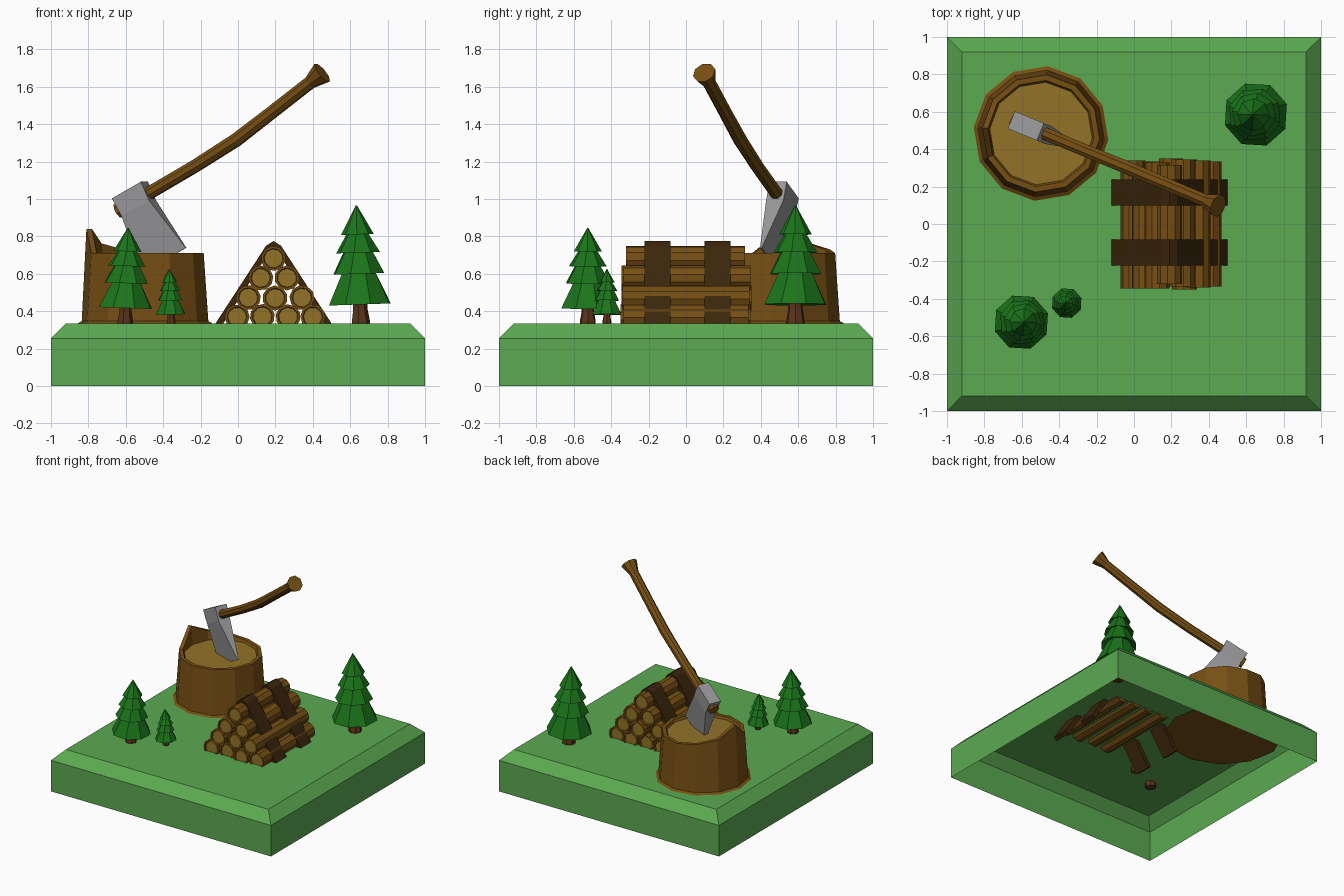
import bpy, bmesh, math
from mathutils import Vector, Matrix

if "Cube" in bpy.data.objects:
    bpy.data.objects.remove(bpy.data.objects["Cube"])

def material(name, r, g, b):
    m = bpy.data.materials.new(name)
    m.diffuse_color = [(c / 255) ** 2.2 for c in (r, g, b)] + [1]
    m.use_nodes = True
    m.node_tree.nodes["Principled BSDF"].inputs["Base Color"].default_value = m.diffuse_color
    return m

GRASS = material("grass", 92, 168, 82)
BARK = material("bark", 118, 80, 26)
WOOD = material("cut_wood", 146, 114, 44)
STRAP = material("dark_strap", 62, 42, 20)
TRUNK = material("tree_trunk", 92, 54, 30)
LEAF = material("pine_green", 32, 116, 32)
STEEL = material("steel", 150, 150, 152)

def loft(name, rings, mats, cap_start=True, cap_end=True, end_mat=0, start_mat=0):
    """Join equal rings of points with quads; optionally cap both ends."""
    bm = bmesh.new()
    vs = [[bm.verts.new(p) for p in ring] for ring in rings]
    n = len(vs[0])
    for a, b in zip(vs, vs[1:]):
        for i in range(n):
            j = (i + 1) % n
            bm.faces.new((a[i], a[j], b[j], b[i]))
    if cap_start:
        bm.faces.new(vs[0][::-1]).material_index = start_mat
    if cap_end:
        bm.faces.new(vs[-1]).material_index = end_mat
    bmesh.ops.remove_doubles(bm, verts=bm.verts, dist=1e-5)
    bmesh.ops.recalc_face_normals(bm, faces=bm.faces)
    me = bpy.data.meshes.new(name)
    bm.to_mesh(me)
    bm.free()
    for m in mats:
        me.materials.append(m)
    ob = bpy.data.objects.new(name, me)
    bpy.context.collection.objects.link(ob)
    return ob

def circle(center, r, n, u=(1, 0, 0), v=(0, 1, 0), phase=0.0):
    c, u, v = Vector(center), Vector(u), Vector(v)
    angles = [math.radians(phase) + 2 * math.pi * i / n for i in range(n)]
    return [c + r * (math.cos(a) * u + math.sin(a) * v) for a in angles]

# grass base, open underneath
square = [(-1, -1), (1, -1), (1, 1), (-1, 1)]
loft("grass_base", [[(x * s, y * s, z) for x, y in square]
                    for s, z in ((1, 0), (1, .255), (.92, .335))], [GRASS], cap_start=False)

# chopping stump with flared root, raised bark rim and a splinter
stump = [circle((-.497, .484, z), r, 12, phase=-5.5) for r, z in
         ((.46, .28), (.34, .347), (.315, .71), (.285, .71), (.275, .69))]
for ring in stump[2:4]:
    for i, h in ((4, .73), (5, .762), (6, .84)):
        ring[i].z = h
loft("stump", stump, [BARK, WOOD], end_mat=1)

# axe frame: P along the handle, T across the blade, Q up from the handle
yaw, tilt = math.radians(-22.5), math.radians(28)
P = Vector((math.cos(yaw) * math.cos(tilt), math.sin(yaw) * math.cos(tilt), math.sin(tilt)))
T = Vector((-math.sin(yaw), math.cos(yaw), 0))
Q = P.cross(T)
head_center = Vector((-.55, .513, .99))
loft("axe_head", [[head_center + Q * q + P * p * sp + T * t * st
                   for sp, st in ((-1, -1), (1, -1), (1, 1), (-1, 1))]
                  for q, p, t in ((.065, .095, .05), (-.045, .09, .05), (-.36, .142, .005))],
     [STEEL])

# axe handle, slightly bent, flared at the grip end
path = [((-.642, .551, .935), .042), ((-.46, .476, 1.04), .036), ((-.23, .38, 1.175), .036),
        ((-.01, .29, 1.315), .038), ((.18, .21, 1.462), .036), ((.385, .124, 1.622), .036),
        ((.45, .097, 1.675), .063)]
rings = []
for i, (p, r) in enumerate(path):
    d = Vector(path[min(i + 1, len(path) - 1)][0]) - Vector(path[max(i - 1, 0)][0])
    rings.append(circle(p, r, 8, T, d.normalized().cross(T), 22.5))
loft("axe_handle", rings, [BARK])

# stacked logs with recessed cut ends: x, z, front y, back y
logs = [(-.005, .37, -.345, .34), (.13, .372, -.335, .335), (.268, .37, -.35, .345),
        (.4, .37, -.335, .335), (.055, .472, -.345, .30), (.198, .47, -.33, .35),
        (.342, .472, -.34, .34), (.122, .578, -.345, .33), (.262, .578, -.335, .345),
        (.19, .682, -.32, .315)]
for k, (x, z, y0, y1) in enumerate(logs):
    loft(f"log_{k + 1}", [circle((x, y, z), r, 10, (1, 0, 0), (0, 0, 1), 11 * k)
                          for y, r in ((y0 + .008, .05), (y0, .054), (y0, .067),
                                       (y1, .067), (y1, .054), (y1 - .008, .05))],
         [BARK, WOOD], start_mat=1, end_mat=1)

# two straps bent over the pile: outer (x, z) then inner (x, z), about the pile centre
half = [((-.43, .15), (-.40, .131)), ((-.04, .75), (-.026, .712))]
strap = half + [((0, .775), (0, .735))] + [((-a, b), (-c, d)) for (a, b), (c, d) in half[::-1]]
for name, y in (("front_strap", -.152), ("back_strap", .168)):
    loft(name, [[(.19 + ox, y - .069, oz), (.19 + ox, y + .069, oz),
                 (.19 + ix, y + .069, iz), (.19 + ix, y - .069, iz)]
                for (ox, oz), (ix, iz) in strap], [STRAP])

# pine trees: tiered foliage over a short flared trunk
tiers = [(.40, .20), (1, .16), (.50, .46), (.82, .42), (.40, .64), (.68, .60),
         (.27, .79), (.50, .755), (.02, 1)]
for name, x, y, r, h, lean in (("large_pine", .655, .585, .175, .63, -2),
                               ("medium_pine", -.605, -.525, .15, .51, 2),
                               ("small_pine", -.358, -.423, .083, .29, -2)):
    ground = Matrix.Translation((x, y, .335)) @ Matrix.Rotation(math.radians(lean), 4, 'Y')
    loft(name + "_foliage", [circle((0, 0, tz * h), tr * r, 8, phase=15 + 4 * i)
                             for i, (tr, tz) in enumerate(tiers)], [LEAF]).matrix_world = ground
    loft(name + "_trunk", [circle((0, 0, z), s * r, 7) for z, s in
                           ((-.04, .28), (.01, .29), (.12 * h, .23), (.25 * h, .22))],
         [TRUNK]).matrix_world = ground
